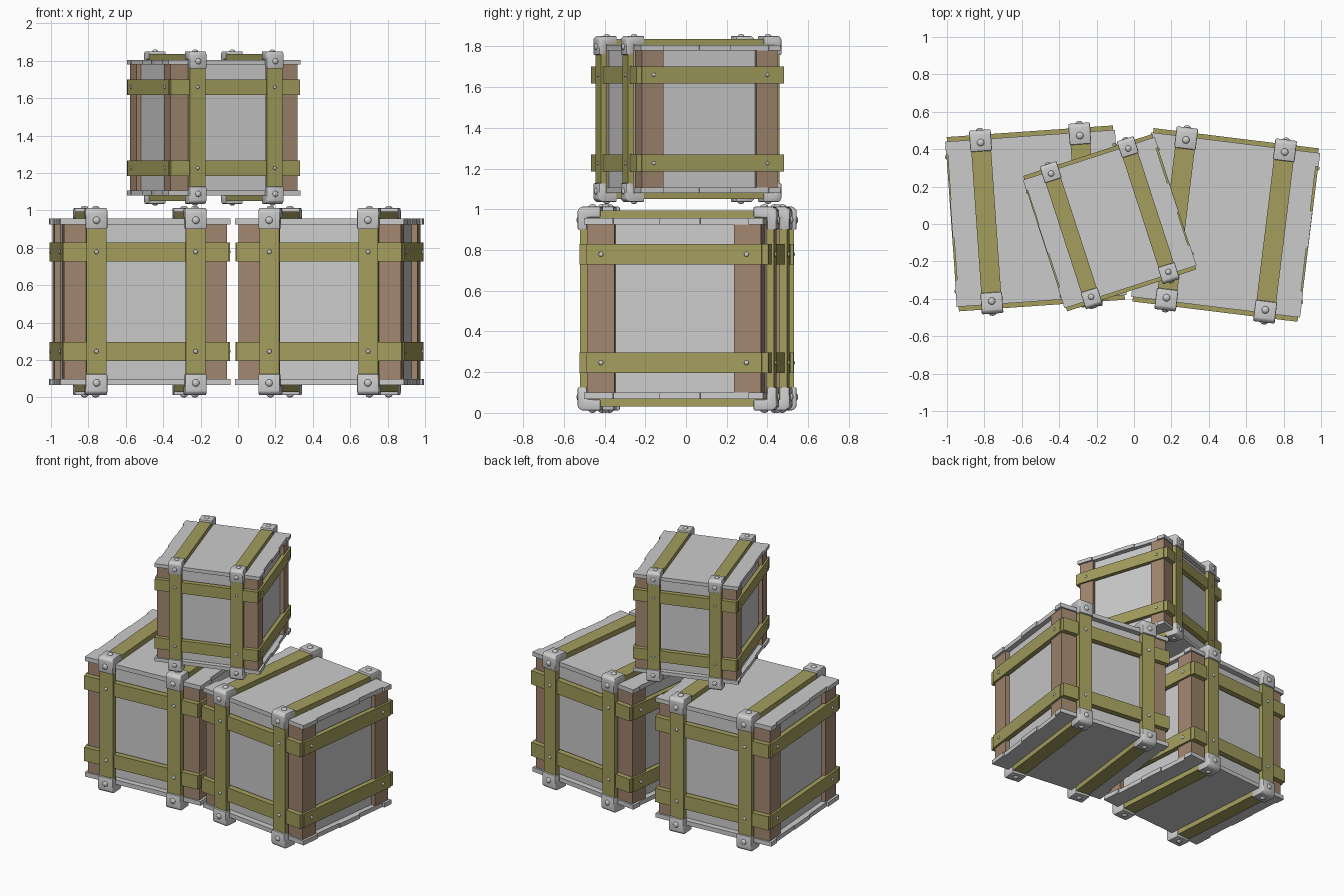
import bpy, bmesh
from math import radians, pi
from mathutils import Matrix, Vector

if "Cube" in bpy.data.objects:
    bpy.data.objects.remove(bpy.data.objects["Cube"])


def material(name, rgb):
    m = bpy.data.materials.new(name)
    m.diffuse_color = (*rgb, 1)
    m.use_nodes = True
    m.node_tree.nodes["Principled BSDF"].inputs["Base Color"].default_value = m.diffuse_color
    return m


OLIVE = material("olive_paint", (0.37, 0.34, 0.11))
BROWN = material("brown_wood", (0.36, 0.24, 0.16))
SIGNS = [(a, b) for a in (-1, 1) for b in (-1, 1)]


def box(bm, center, half):
    size = [2 * h for h in half]
    bmesh.ops.create_cube(bm, size=1, matrix=Matrix.Translation(center) @ Matrix.Diagonal((*size, 1)))


def prism(bm, points, offset):
    face = bm.faces.new([bm.verts.new(p) for p in points])
    new = bmesh.ops.extrude_face_region(bm, geom=[face])["geom"]
    verts = [v for v in new if isinstance(v, bmesh.types.BMVert)]
    bmesh.ops.translate(bm, verts=verts, vec=offset)


def dome(bm, center, normal, radius, height):
    rot = Vector((0, 0, 1)).rotation_difference(Vector(normal)).to_matrix().to_4x4()
    m = Matrix.Translation(center) @ rot @ Matrix.Diagonal((radius, radius, height, 1))
    bmesh.ops.create_uvsphere(bm, u_segments=12, v_segments=8, radius=1, matrix=m)


def finish(bm, name, place, mat=None, smooth=False):
    bmesh.ops.recalc_face_normals(bm, faces=bm.faces)
    mesh = bpy.data.meshes.new(name)
    bm.to_mesh(mesh)
    bm.free()
    ob = bpy.data.objects.new(name, mesh)
    bpy.context.collection.objects.link(ob)
    ob.matrix_world = place
    if mat:
        mesh.materials.append(mat)
    if smooth:
        bpy.ops.object.select_all(action='DESELECT')
        ob.select_set(True)
        bpy.context.view_layer.objects.active = ob
        bpy.ops.object.shade_smooth_by_angle(angle=radians(40))


def crate(tag, location, degrees, scale):
    place = Matrix.Translation(location) @ Matrix.Rotation(radians(degrees), 4, 'Z') @ Matrix.Scale(scale, 4)

    # recessed inner panels
    bm = bmesh.new()
    box(bm, (0, 0, 0), (0.405, 0.40, 0.43))
    finish(bm, tag + "_panels", place)

    # brown corner posts
    bm = bmesh.new()
    for sx, sy in SIGNS:
        box(bm, (sx * 0.369, sy * 0.3625, 0), (0.068, 0.0675, 0.413))
    finish(bm, tag + "_corner_posts", place, BROWN)

    # top and bottom lids with uneven plank ends
    steps = [-0.4425, -0.30, -0.07, 0.13, 0.37, 0.4425]
    right = [0.455, 0.443, 0.452, 0.440, 0.455]
    left = [0.455, 0.443, 0.450, 0.446, 0.455]
    outline = []
    for i, x in enumerate(right):
        outline += [(x, steps[i]), (x, steps[i + 1])]
    for i in reversed(range(5)):
        outline += [(-left[i], steps[i + 1]), (-left[i], steps[i])]
    bm = bmesh.new()
    for s in (-1, 1):
        prism(bm, [(x, y, s * 0.4125) for x, y in outline], (0, 0, s * 0.032))
    finish(bm, tag + "_lids", place)

    # horizontal bars on all four sides
    bm = bmesh.new()
    for sz, s in SIGNS:
        box(bm, (0, s * 0.445, sz * 0.266), (0.445, 0.022, 0.051))
        box(bm, (s * 0.435, 0, sz * 0.266), (0.018, 0.435, 0.051))
    finish(bm, tag + "_horizontal_bars", place, OLIVE)

    # straps wrapping front, top, back and bottom
    bm = bmesh.new()
    for sx, s in SIGNS:
        box(bm, (sx * 0.266, s * 0.460, 0), (0.053, 0.019, 0.482))
        box(bm, (sx * 0.266, 0, s * 0.462), (0.053, 0.479, 0.020))
    finish(bm, tag + "_straps", place, OLIVE)

    # rounded metal brackets on the strap corners
    bm = bmesh.new()
    profile = [(0.378, 0.447), (0.378, 0.50), (0.475, 0.50), (0.492, 0.483),
               (0.492, 0.387), (0.445, 0.387), (0.445, 0.447)]
    for sx in (-1, 1):
        for sy, sz in SIGNS:
            prism(bm, [(sx * 0.266 - 0.058, sy * y, sz * z) for y, z in profile], (0.116, 0, 0))
    bmesh.ops.recalc_face_normals(bm, faces=bm.faces)
    bmesh.ops.bevel(bm, geom=bm.edges[:], offset=0.007, segments=2, profile=0.5, affect='EDGES')
    finish(bm, tag + "_corner_brackets", place, None, True)

    # bracket bolts and bar rivets
    bm = bmesh.new()
    for sx in (-1, 1):
        for sy, sz in SIGNS:
            dome(bm, (sx * 0.266, sy * 0.425, sz * 0.499), (0, 0, sz), 0.020, 0.0135)
            dome(bm, (sx * 0.266, sy * 0.491, sz * 0.435), (0, sy, 0), 0.020, 0.0125)
            dome(bm, (sx * 0.266, sy * 0.479, sz * 0.266), (0, sy, 0), 0.012, 0.008)
            dome(bm, (sx * 0.453, sy * 0.360, sz * 0.266), (sx, 0, 0), 0.012, 0.008)
    finish(bm, tag + "_bolts", place, None, True)


crate("left_crate", (-0.525, 0.03, 0.5125), 4, 1)
crate("right_crate", (0.49, -0.005, 0.5125), -7, 1)
crate("top_crate", (-0.13, 0.007, 1.443), 18, 0.815)
